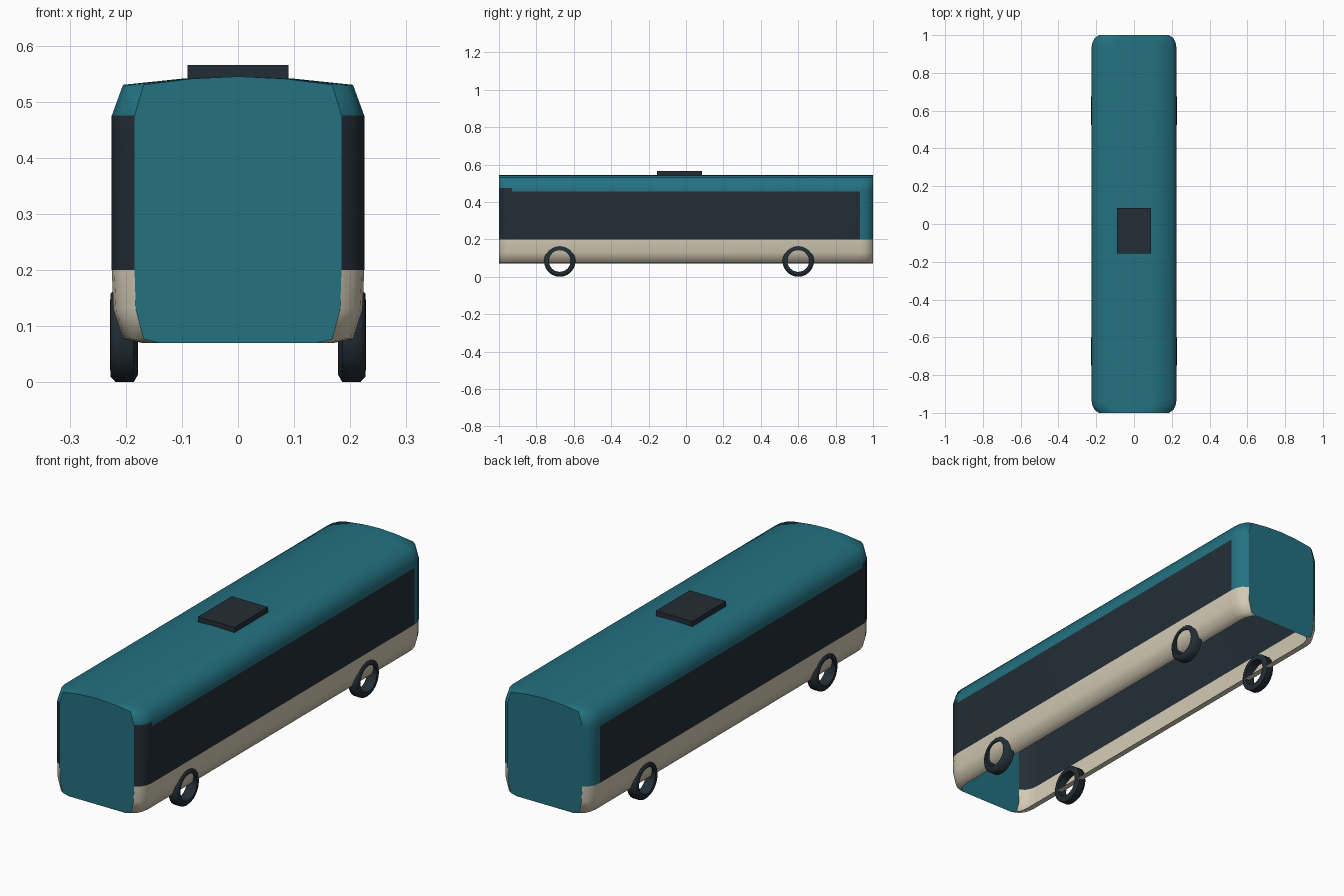
import bpy
import bmesh
import math

default = bpy.data.objects.get("Cube")
if default:
    bpy.data.objects.remove(default, do_unlink=True)


def make_material(name, rgb):
    mat = bpy.data.materials.new(name)
    mat.use_nodes = True
    mat.diffuse_color = (*rgb, 1)
    mat.node_tree.nodes["Principled BSDF"].inputs["Base Color"].default_value = (*rgb, 1)
    return mat


teal = make_material("teal paint", (0.017, 0.167, 0.222))
dark = make_material("dark glass and rubber", (0.017, 0.027, 0.037))
beige = make_material("beige paint", (0.65, 0.59, 0.455))


def add_object(name, bm, materials):
    mesh = bpy.data.meshes.new(name)
    bm.to_mesh(mesh)
    bm.free()
    for mat in materials:
        mesh.materials.append(mat)
    obj = bpy.data.objects.new(name, mesh)
    bpy.context.collection.objects.link(obj)
    return obj


# Body shell: half cross-section (x, z) from the bottom lip up to the roof ridge
SILL, WINDOW_TOP, SHOULDER = 0.2, 0.455, 0.475
half = [(0.17, 0.07), (0.205, 0.077), (0.222, 0.13), (0.225, SILL),
        (0.225, WINDOW_TOP), (0.225, SHOULDER), (0.205, 0.53), (0.1, 0.541)]
profile = half + [(0, 0.545)] + [(-x, z) for x, z in reversed(half)]

# Stations along the length (y, width factor) round the vertical corners
POST = 0.93
corner = [(1.0, 0.82), (0.985, 0.92), (0.96, 0.98), (POST, 1.0)]
stations = [(-y, s) for y, s in corner] + list(reversed(corner))

bm = bmesh.new()
rings = [[bm.verts.new((x * s, y, z)) for x, z in profile] for y, s in stations]
for a, b in zip(rings, rings[1:]):
    for i in range(len(profile) - 1):
        face = bm.faces.new((a[i], b[i], b[i + 1], a[i + 1]))
        face.smooth = True
        # Lower band beige, window band dark, the rest teal
        mid = face.calc_center_median()
        if mid.z < SILL:
            face.material_index = 2
        elif mid.z < WINDOW_TOP and mid.y < POST:
            face.material_index = 1
        elif mid.z < SHOULDER and mid.y < -POST:
            face.material_index = 1

# Flat teal end walls; the underside stays open
bm.faces.new(rings[0])
bm.faces.new(list(reversed(rings[-1])))
bm.normal_update()
add_object("body_shell", bm, [teal, dark, beige])

# Roof unit
bm = bmesh.new()
bmesh.ops.create_cube(bm, size=1)
bmesh.ops.scale(bm, vec=(0.18, 0.24, 0.03), verts=bm.verts)
bmesh.ops.translate(bm, vec=(0, -0.035, 0.55), verts=bm.verts)
add_object("roof_unit", bm, [dark])


# Tyres: a closed section (offset along the axle, radius) spun into an open ring
def add_tyre(name, side, y):
    section = [(0.18, 0.058), (0.228, 0.058), (0.227, 0.074),
               (0.218, 0.084), (0.186, 0.084), (0.178, 0.07)]
    sides = 24
    bm = bmesh.new()
    loops = []
    for k in range(sides):
        t = math.tau * k / sides
        loops.append([bm.verts.new((side * x, y + r * math.cos(t), 0.084 + r * math.sin(t)))
                      for x, r in section])
    n = len(section)
    for k in range(sides):
        a, b = loops[k], loops[(k + 1) % sides]
        for i in range(n):
            j = (i + 1) % n
            bm.faces.new((a[i], b[i], b[j], a[j]))
    bmesh.ops.recalc_face_normals(bm, faces=bm.faces)
    obj = add_object(name, bm, [dark])
    bpy.ops.object.select_all(action='DESELECT')
    obj.select_set(True)
    bpy.context.view_layer.objects.active = obj
    bpy.ops.object.shade_smooth_by_angle(angle=math.radians(50))


for end, y in (("front", -0.675), ("back", 0.6)):
    for label, side in (("left", 1), ("right", -1)):
        add_tyre(f"{end}_{label}_tyre", side, y)
